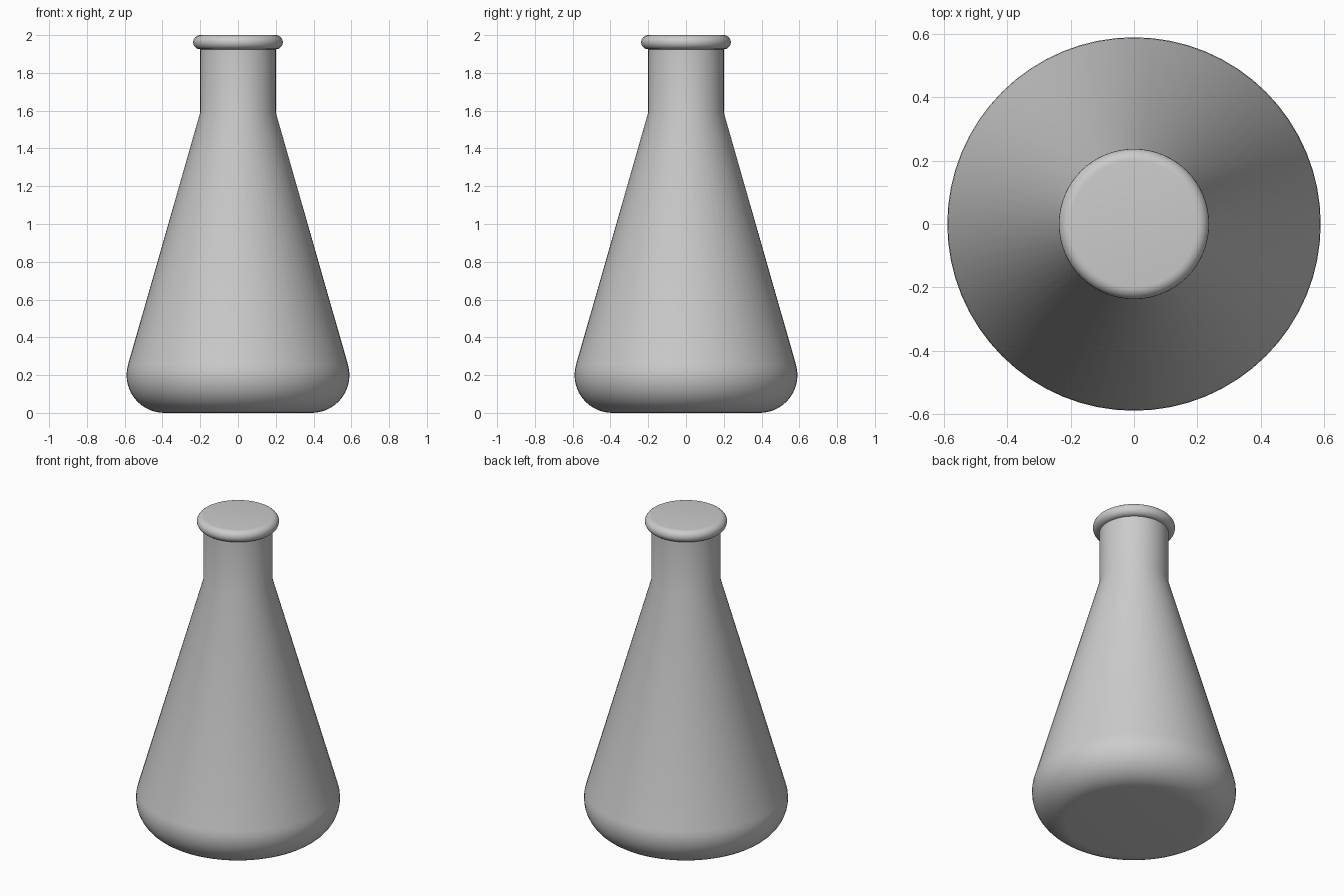
import bpy
import bmesh
from math import cos, sin, radians, pi
from mathutils import Vector

cube = bpy.data.objects.get("Cube")
if cube:
    bpy.data.objects.remove(cube, do_unlink=True)

grey = bpy.data.materials.new("light grey")
grey.use_nodes = True
grey.diffuse_color = (0.6, 0.6, 0.6, 1)
grey.node_tree.nodes["Principled BSDF"].inputs["Base Color"].default_value = (0.6, 0.6, 0.6, 1)


def arc(r, z, radius, start, end, steps):
    """Points on a circular arc in the radius/height plane."""
    angles = [radians(start + (end - start) * i / steps) for i in range(steps + 1)]
    return [(r + radius * cos(a), z + radius * sin(a)) for a in angles]


def lathe(name, profile, segments=64):
    """Revolve a radius/height profile around the z axis."""
    bm = bmesh.new()
    verts = [bm.verts.new((r, 0, z)) for r, z in profile]
    edges = [bm.edges.new(pair) for pair in zip(verts, verts[1:])]
    bmesh.ops.spin(bm, geom=verts + edges, cent=Vector(), axis=Vector((0, 0, 1)),
                   angle=2 * pi, steps=segments)
    bmesh.ops.remove_doubles(bm, verts=bm.verts, dist=0.0001)
    bmesh.ops.recalc_face_normals(bm, faces=bm.faces)
    # An open surface may come out inverted: compare a side face with its direction
    side = max(bm.faces, key=lambda f: f.calc_center_median().xy.length)
    if side.normal.xy.dot(side.calc_center_median().xy) < 0:
        bmesh.ops.reverse_faces(bm, faces=bm.faces)
    mesh = bpy.data.meshes.new(name)
    bm.to_mesh(mesh)
    bm.free()
    mesh.materials.append(grey)
    obj = bpy.data.objects.new(name, mesh)
    bpy.context.collection.objects.link(obj)
    bpy.ops.object.select_all(action="DESELECT")
    obj.select_set(True)
    bpy.context.view_layer.objects.active = obj
    bpy.ops.object.shade_smooth_by_angle(angle=radians(30))
    return obj


# Flat base, rounded heel, conical body and straight neck
lathe("flask_body", [(0, 0)] + arc(0.39, 0.2, 0.2, -90, 16, 14)
      + [(0.2, 1.59), (0.2, 1.925)])

# Rounded lip with a closed flat top
lathe("flask_lip", arc(0.2, 1.9625, 0.0375, -90, 90, 12) + [(0, 2)])
